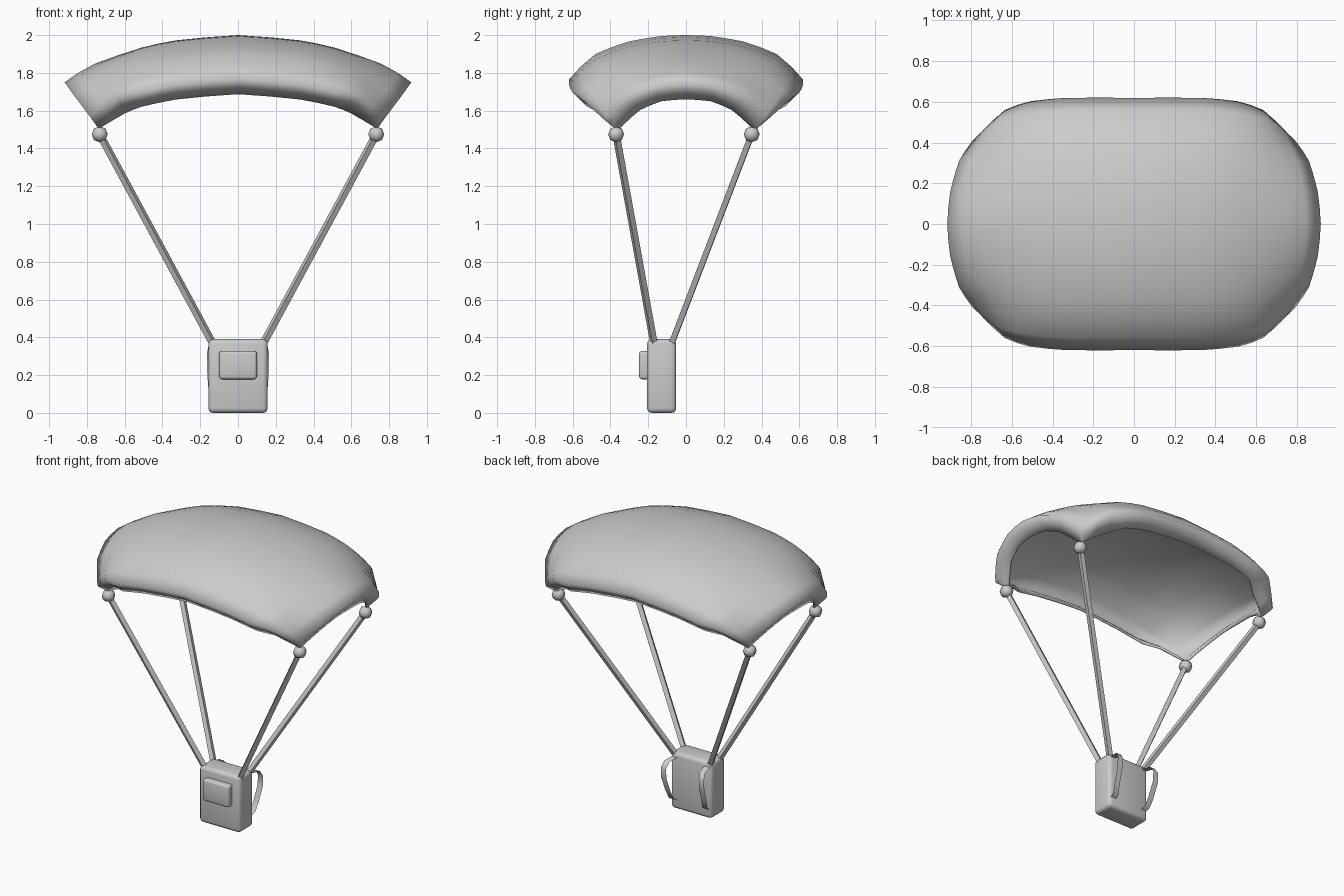
import bpy, bmesh, math
from mathutils import Vector

if "Cube" in bpy.data.objects:
    bpy.data.objects.remove(bpy.data.objects["Cube"])


def add_mesh(name, verts, faces, angle=60):
    me = bpy.data.meshes.new(name)
    me.from_pydata([tuple(v) for v in verts], [], faces)
    return add_object(name, me, angle)


def add_object(name, me, angle):
    ob = bpy.data.objects.new(name, me)
    bpy.context.collection.objects.link(ob)
    bpy.ops.object.select_all(action='DESELECT')
    ob.select_set(True)
    bpy.context.view_layer.objects.active = ob
    bpy.ops.object.shade_smooth_by_angle(angle=math.radians(angle))
    return ob


def rounded_box(name, lo, hi, radius):
    bm = bmesh.new()
    bmesh.ops.create_cube(bm, size=1)
    lo, hi = Vector(lo), Vector(hi)
    for v in bm.verts:
        v.co = Vector([(lo[k] + hi[k]) / 2 + v.co[k] * (hi[k] - lo[k]) for k in range(3)])
    bmesh.ops.bevel(bm, geom=bm.edges[:], offset=radius, segments=3, profile=0.5, affect='EDGES')
    me = bpy.data.meshes.new(name)
    bm.to_mesh(me)
    bm.free()
    return add_object(name, me, 40)


def refine(rows):
    """Insert a softly curved midpoint row between neighbours (straight at the rim bands)."""
    out = []
    n = len(rows)
    for k in range(n - 1):
        out.append(rows[k])
        mid = [(b + c) / 2 for b, c in zip(rows[k], rows[k + 1])]
        if 0 < k < n - 2:
            a, d = rows[k - 1], rows[k + 2]
            mid = [m + (2 * m - p - q) / 32 for m, p, q in zip(mid, a, d)]
        out.append(mid)
    return out + [rows[-1]]


# Canopy: cross-sections from the middle to one end, each from ridge to rim
section = [(0, 2.0), (.13, 1.995), (.3, 1.967), (.48, 1.9), (.62, 1.765), (.538, 1.687)]
stations = [[(x, y * s, z - d) for y, z in section]
            for x, s, d in ((0, 1, 0), (.33, 1, .028), (.51, .972, .066))]
stations += [
    [(.755, 0, 1.85), (.745, .14, 1.84), (.725, .3, 1.805), (.68, .45, 1.745), (.635, .56, 1.67), (.6, .45, 1.585)],
    [(.918, 0, 1.75), (.903, .16, 1.73), (.86, .31, 1.67), (.80, .40, 1.59), (.77, .43, 1.55), (.735, .375, 1.505)],
    [(.85, 0, 1.66), (.84, .13, 1.65), (.81, .24, 1.605), (.765, .31, 1.545), (.745, .34, 1.515), (.73, .36, 1.495)],
]
sign = lambda n: -1 if n < 0 else 1
grid = [[Vector((sign(i) * stations[abs(i)][abs(j)][0],
                 sign(j) * stations[abs(i)][abs(j)][1],
                 stations[abs(i)][abs(j)][2])) for j in range(-5, 6)] for i in range(-5, 6)]
flip = lambda g: [list(r) for r in zip(*g)]
flat = lambda g: [[c for p in r for c in p] for r in g]
unflat = lambda g: [[Vector(r[k:k + 3]) for k in range(0, len(r), 3)] for r in g]
for step in range(2):
    grid = flip(unflat(refine(flat(grid))))
n = len(grid)
faces = [(a, a + n, a + n + 1, a + 1) for i in range(n - 1) for j in range(n - 1) for a in [i * n + j]]
canopy = add_mesh("canopy", [p for r in grid for p in r], faces, 180)
shell = canopy.modifiers.new("thickness", 'SOLIDIFY')
shell.thickness = .015
shell.offset = -1

# Backpack and front pocket
rounded_box("backpack", (-.157, -.206, 0), (.157, -.052, .39), .025)
rounded_box("front_pocket", (-.1, -.248, .178), (.1, -.19, .328), .015)

path = [(.125, -.06, .36), (.137, .015, .35), (.145, .04, .31), (.145, .035, .24),
        (.138, 0, .14), (.128, -.025, .08), (.122, -.06, .065)]
for sx, side in ((-1, "left"), (1, "right")):
    # Shoulder strap: flat ribbon arched behind the pack
    rv = [(sx * (x + w), y, z) for x, y, z in path for w in (-.02, .02)]
    rf = [(2 * k, 2 * k + 1, 2 * k + 3, 2 * k + 2) for k in range(len(path) - 1)]
    add_mesh(side + "_strap", rv, rf)

    for sy, end, foot_y in ((-1, "front", -.17), (1, "back", -.075)):
        # Corner knot
        top = Vector((sx * .732, -.37 if sy < 0 else .348, 1.475))
        bpy.ops.mesh.primitive_cube_add(size=.1, location=top)
        knot = bpy.context.object
        knot.name = f"{end}_{side}_knot"
        knot.modifiers.new("rounding", 'SUBSURF').levels = 1
        knot.modifiers["rounding"].render_levels = 1
        bpy.ops.object.shade_smooth()

        # Suspension cord
        foot = Vector((sx * .135, foot_y, .37))
        bpy.ops.mesh.primitive_cylinder_add(vertices=4, radius=.021, depth=(top - foot).length,
                                            location=(top + foot) / 2)
        cord = bpy.context.object
        cord.name = f"{end}_{side}_cord"
        cord.rotation_euler = (top - foot).to_track_quat('Z', 'Y').to_euler()
